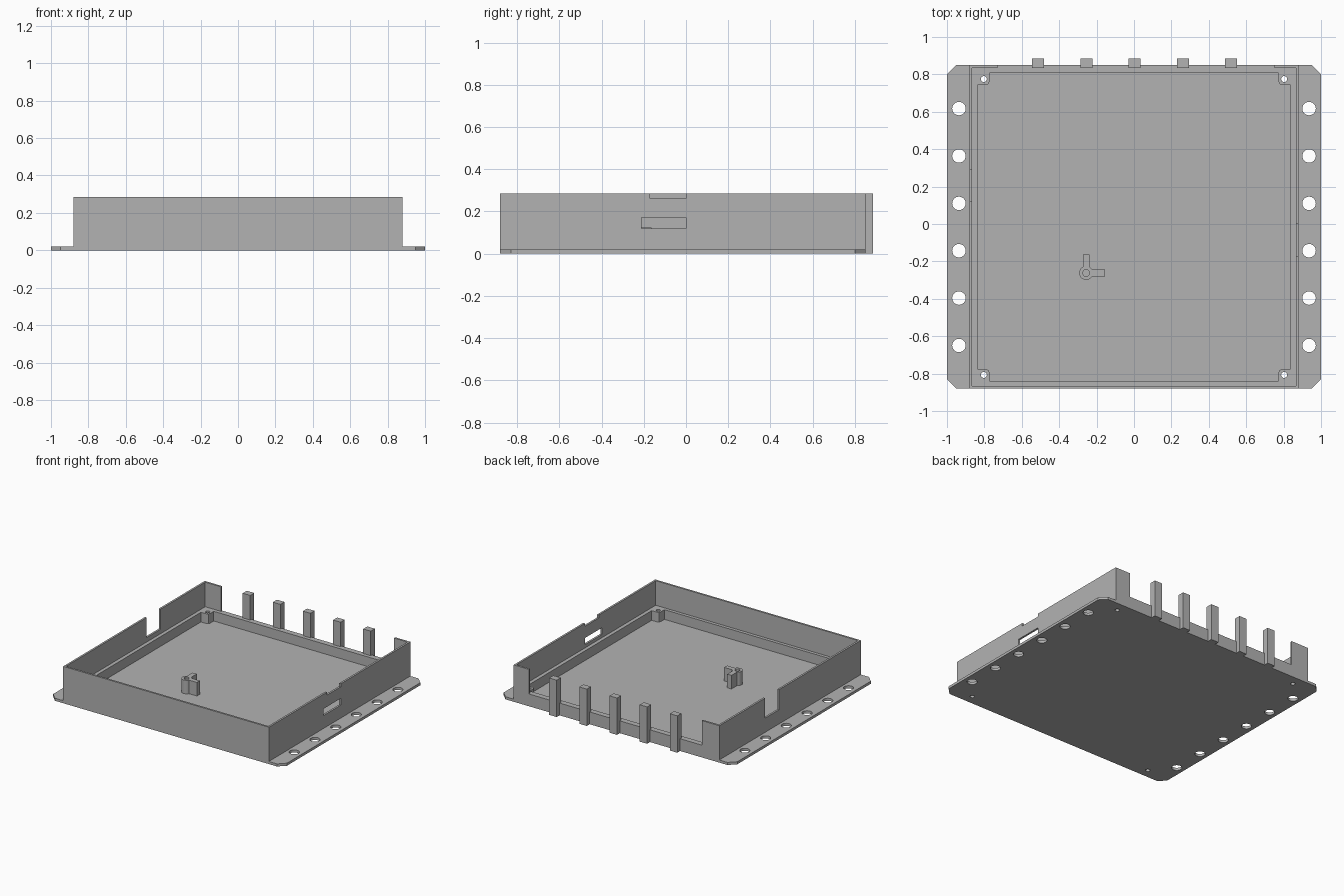
import bpy, bmesh, math
from mathutils import Vector

cube = bpy.data.objects.get("Cube")
if cube:
    bpy.data.objects.remove(cube, do_unlink=True)

grey = bpy.data.materials.new("matte_grey")
grey.use_nodes = True
grey.diffuse_color = (0.45, 0.45, 0.45, 1)
grey.node_tree.nodes["Principled BSDF"].inputs["Base Color"].default_value = grey.diffuse_color


def prism(name, outline, z0, z1):
    """Extrude a flat outline between two heights."""
    bm = bmesh.new()
    face = bm.faces.new([bm.verts.new((x, y, z0)) for x, y in outline])
    top = bmesh.ops.extrude_face_region(bm, geom=[face])["geom"]
    verts = [v for v in top if isinstance(v, bmesh.types.BMVert)]
    bmesh.ops.translate(bm, verts=verts, vec=Vector((0, 0, z1 - z0)))
    bmesh.ops.recalc_face_normals(bm, faces=bm.faces)
    mesh = bpy.data.meshes.new(name)
    bm.to_mesh(mesh)
    bm.free()
    mesh.materials.append(grey)
    obj = bpy.data.objects.new(name, mesh)
    bpy.context.collection.objects.link(obj)
    return obj


def box(name, x0, x1, y0, y1, z0, z1):
    return prism(name, [(x0, y0), (x1, y0), (x1, y1), (x0, y1)], z0, z1)


def cylinder(name, x, y, r, z0, z1, sides=24):
    ring = [(x + r * math.cos(i * math.tau / sides), y + r * math.sin(i * math.tau / sides))
            for i in range(sides)]
    return prism(name, ring, z0, z1)


def boolean(obj, tools, operation="DIFFERENCE"):
    """Apply boolean tools, then discard them."""
    for tool in tools:
        tool.hide_render = True
        mod = obj.modifiers.new("boolean", "BOOLEAN")
        mod.operation, mod.solver, mod.object = operation, "EXACT", tool
    bpy.context.view_layer.update()
    graph = bpy.context.evaluated_depsgraph_get()
    mesh = bpy.data.meshes.new_from_object(obj.evaluated_get(graph))
    obj.modifiers.clear()
    obj.data = mesh
    for tool in tools:
        bpy.data.objects.remove(tool, do_unlink=True)


def smooth(obj):
    bpy.ops.object.select_all(action="DESELECT")
    obj.select_set(True)
    bpy.context.view_layer.objects.active = obj
    bpy.ops.object.shade_smooth_by_angle(angle=math.radians(30))


FRONT, BACK, SIDE = -0.88, 0.85, 0.88
FLOOR, LEDGE, TOP = 0.02, 0.095, 0.285
THIN = 0.015
screws = [(sx * 0.803, y) for sx in (-1, 1) for y in (0.775, -0.807)]


def screw_cutters():
    return [cylinder("cutter", x, y, 0.016, -0.1, 0.3) for x, y in screws]


# Base plate with clipped corners, flange holes and screw holes
c = 0.05
plate = prism("base_plate", [
    (-1 + c, FRONT), (1 - c, FRONT), (1, FRONT + c), (1, BACK - c),
    (1 - c, BACK), (-1 + c, BACK), (-1, BACK - c), (-1, FRONT + c)], 0, FLOOR)
flange_holes = [cylinder("cutter", sx * 0.936, 0.617 - i * 0.2533, 0.036, -0.1, 0.1)
                for sx in (-1, 1) for i in range(6)]
boolean(plate, flange_holes + screw_cutters())
smooth(plate)

# Thick lower wall; the cavity outline steps around a screw post in each corner
ix, iy0, iy1, p, r = 0.837, -0.84, 0.807, 0.064, 0.018
cavity = []
for sx, sy, swap in ((-1, -1, 0), (1, -1, 1), (1, 1, 0), (-1, 1, 1)):
    ey = iy1 if sy > 0 else iy0
    corner = [(sx * ix, ey - sy * p), (sx * (ix - p + r), ey - sy * p),
              (sx * (ix - p + r * 0.3), ey - sy * (p - r * 0.3)),
              (sx * (ix - p), ey - sy * (p - r)), (sx * (ix - p), ey)]
    cavity += corner[::-1] if swap else corner
lower = box("lower_wall", -SIDE, SIDE, FRONT, BACK, FLOOR, LEDGE)
boolean(lower, [prism("cutter", cavity, -0.1, 0.3)] + screw_cutters())
smooth(lower)

# Thin upper wall with open back, side notches and a slot
upper = box("upper_wall", -SIDE, SIDE, FRONT, BACK, LEDGE, TOP)
boolean(upper, [
    box("cutter", -SIDE + THIN, SIDE - THIN, FRONT + THIN, BACK - THIN, 0, 0.5),
    box("cutter", -0.73, 0.75, 0.7, 1, 0, 0.5),
    box("cutter", -1, -0.8, 0.12, 0.29, 0.13, 0.5),
    box("cutter", 0.8, 1, -0.17, 0, 0.262, 0.5),
    box("cutter", 0.8, 1, -0.21, 0, 0.12, 0.172)])

# Row of upright tabs along the back
for i in range(5):
    x = 0.003 + (i - 2) * 0.258
    box(f"back_tab_{i + 1}", x - 0.032, x + 0.032, BACK - THIN, 0.885, 0, TOP)

# Floor boss with two ribs
bx, by, h = -0.256, -0.262, 0.125
boss = cylinder("floor_boss", bx, by, 0.037, FLOOR, h)
boolean(boss, [box("rib", bx - 0.018, bx + 0.018, by, by + 0.098, FLOOR, h),
               box("rib", bx, bx + 0.1, by - 0.018, by + 0.018, FLOOR, h)], "UNION")
boolean(boss, [cylinder("cutter", bx, by, 0.018, FLOOR + 0.005, 0.3)])
smooth(boss)
